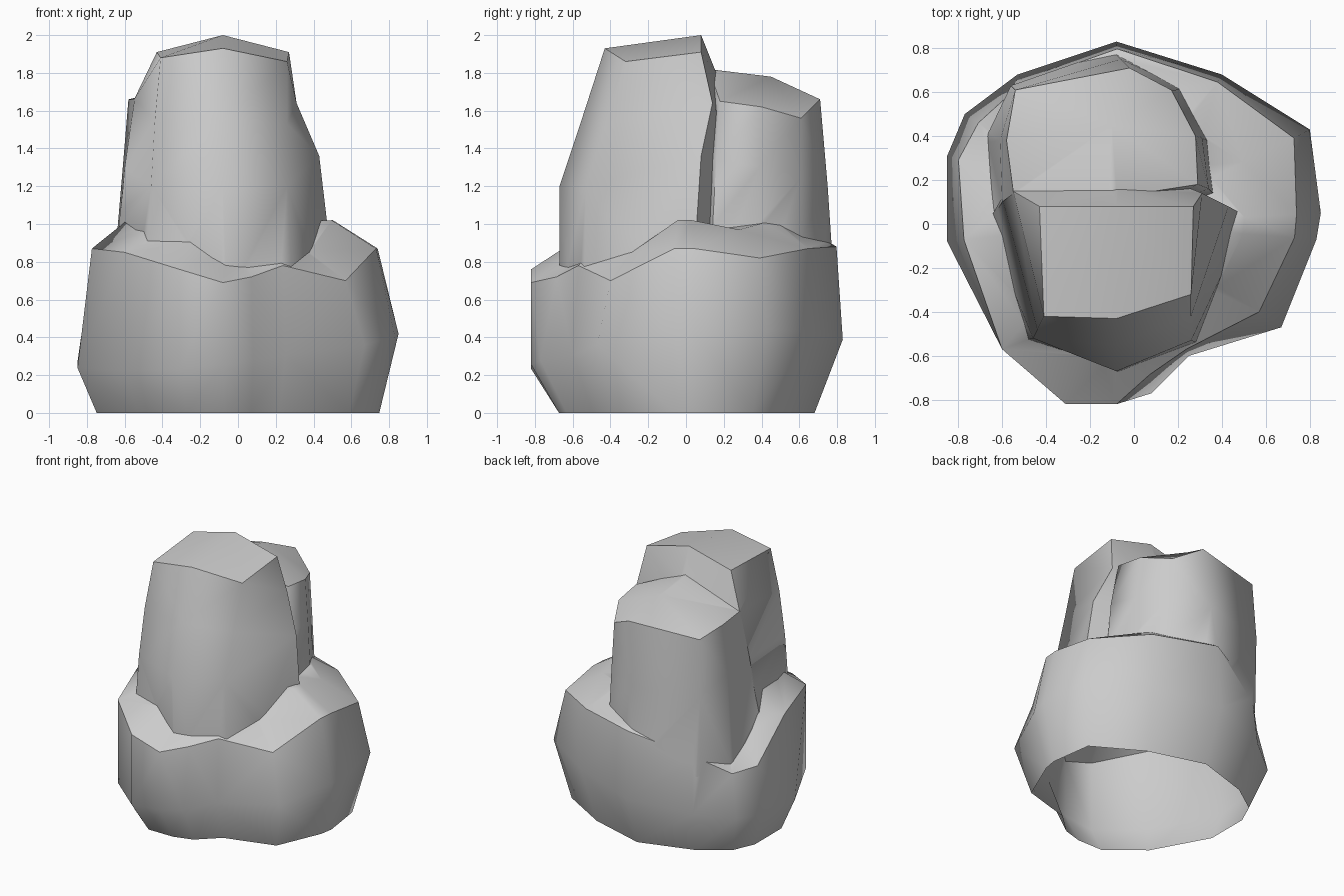
import bpy
import bmesh
import math

default_cube = bpy.data.objects.get("Cube")
if default_cube:
    bpy.data.objects.remove(default_cube, do_unlink=True)

# Single stone colour
stone = bpy.data.materials.new("grey stone")
stone.use_nodes = True
colour = (0.6, 0.6, 0.6, 1.0)
stone.diffuse_color = colour
stone.node_tree.nodes["Principled BSDF"].inputs["Base Color"].default_value = colour


def loft(name, rings, crown=None):
    """Skin a stack of equal-length rings, bottom first, and close both ends."""
    mesh = bpy.data.meshes.new(name)
    bm = bmesh.new()
    loops = [[bm.verts.new(point) for point in ring] for ring in rings]
    count = len(loops[0])
    for lower, upper in zip(loops, loops[1:]):
        for i in range(count):
            j = (i + 1) % count
            bm.faces.new((lower[i], lower[j], upper[j], upper[i]))
    bm.faces.new(reversed(loops[0]))
    if crown:
        peak = bm.verts.new(crown)
        for i in range(count):
            bm.faces.new((loops[-1][i], loops[-1][(i + 1) % count], peak))
    else:
        bm.faces.new(loops[-1])
    bmesh.ops.triangulate(bm, faces=bm.faces)
    bmesh.ops.recalc_face_normals(bm, faces=bm.faces)
    bm.to_mesh(mesh)
    bm.free()
    mesh.materials.append(stone)
    rock = bpy.data.objects.new(name, mesh)
    bpy.context.collection.objects.link(rock)
    return rock


def fuse(target, part):
    """Merge a part into the target so that only the outer skin remains."""
    union = target.modifiers.new("Fuse", "BOOLEAN")
    union.operation = "UNION"
    union.solver = "EXACT"
    union.object = part
    bpy.context.view_layer.objects.active = target
    bpy.ops.object.modifier_apply(modifier=union.name)
    bpy.data.objects.remove(part, do_unlink=True)


def finish_skin(rock, flat_limit=0.6, crease=75):
    """Open the underside, smooth the walls and keep the shelf edges crisp."""
    bm = bmesh.new()
    bm.from_mesh(rock.data)
    bmesh.ops.remove_doubles(bm, verts=bm.verts, dist=0.004)
    underside = [f for f in bm.faces if all(v.co.z < 0.01 for v in f.verts)]
    bmesh.ops.delete(bm, geom=underside, context="FACES")
    bm.normal_update()
    for face in bm.faces:
        face.smooth = True
    for edge in bm.edges:
        if len(edge.link_faces) == 2:
            shelf = [f.normal.z > flat_limit for f in edge.link_faces]
            bend = edge.calc_face_angle(0.0)
            edge.smooth = not (
                (shelf[0] != shelf[1] and bend > math.radians(crease / 2.5))
                or bend > math.radians(crease)
            )
    bm.to_mesh(rock.data)
    bm.free()


# Base boulder: widest outline (x, y), then rim scale and rim height
outline = [
    (0.85, 0.05, 0.87, 0.87), (0.8, 0.43, 0.91, 0.82),
    (0.4, 0.68, 0.95, 0.87), (-0.08, 0.83, 0.96, 0.88),
    (-0.53, 0.68, 0.95, 0.75), (-0.77, 0.5, 0.92, 0.6),
    (-0.85, 0.31, 0.94, 0.62), (-0.85, -0.08, 0.91, 0.87),
    (-0.6, -0.57, 1.0, 0.85), (-0.31, -0.82, 1.0, 0.76),
    (-0.08, -0.82, 1.0, 0.69), (0.08, -0.77, 0.89, 0.72),
    (0.25, -0.6, 0.95, 0.78), (0.67, -0.47, 0.85, 0.7),
    (0.83, -0.07, 0.88, 0.87),
]
foot = [(0.88 * x, 0.82 * y, 0.0) for x, y, s, h in outline]
waist = [(x, y, 0.33 + 0.1 * x + 0.08 * y) for x, y, s, h in outline]
rim = [(s * x, s * y, h) for x, y, s, h in outline]
ledge = [(0.72 * x - 0.03, 0.72 * y, z + 0.15) for x, y, z in rim]
boulder = loft("rock_formation", [foot, waist, rim, ledge], crown=(-0.08, 0.0, 1.0))

# Tall front pillar
front_top = [
    (0.27, 0.08, 1.91), (-0.08, 0.08, 2.0), (-0.43, 0.08, 1.91),
    (-0.41, -0.42, 1.88), (-0.08, -0.43, 1.93), (0.26, -0.32, 1.86),
]
front_neck = [
    (0.31, 0.14, 1.64), (-0.08, 0.16, 1.8), (-0.55, 0.15, 1.66),
    (-0.44, -0.48, 1.55), (-0.08, -0.55, 1.56), (0.26, -0.42, 1.53),
]
front_middle = [
    (0.43, 0.08, 1.36), (-0.08, 0.3, 1.3), (-0.6, 0.12, 1.3),
    (-0.46, -0.52, 1.2), (-0.08, -0.67, 1.2), (0.26, -0.53, 1.2),
]
front_foot = [
    (0.52, 0.03, 0.6), (-0.08, 0.3, 0.6), (-0.67, 0.0, 0.6),
    (-0.5, -0.53, 0.6), (-0.06, -0.67, 0.6), (0.29, -0.54, 0.6),
]
front_pillar = loft("front_pillar", [front_foot, front_middle, front_neck, front_top])

# Shorter rear pillar with a gently ridged top
rear_top = [
    (0.29, 0.18, 1.65), (0.28, 0.4, 1.62), (0.17, 0.61, 1.56),
    (-0.02, 0.71, 1.66), (-0.54, 0.61, 1.62), (-0.58, 0.38, 1.66),
    (-0.55, 0.14, 1.66), (-0.1, 0.12, 1.82),
]
rear_middle = [
    (0.34, 0.16, 1.34), (0.31, 0.39, 1.3), (0.19, 0.61, 1.25),
    (-0.06, 0.75, 1.2), (-0.56, 0.63, 1.2), (-0.61, 0.38, 1.3),
    (-0.6, 0.1, 1.3), (-0.1, 0.0, 1.3),
]
rear_foot = [
    (0.38, 0.12, 0.6), (0.36, 0.37, 0.6), (0.22, 0.62, 0.6),
    (-0.1, 0.79, 0.6), (-0.54, 0.64, 0.6), (-0.67, 0.4, 0.6),
    (-0.66, 0.0, 0.6), (-0.1, -0.1, 0.6),
]
rear_pillar = loft("rear_pillar", [rear_foot, rear_middle, rear_top], crown=(-0.1, 0.45, 1.78))

# One continuous open-bottomed skin
fuse(boulder, front_pillar)
fuse(boulder, rear_pillar)
finish_skin(boulder)
